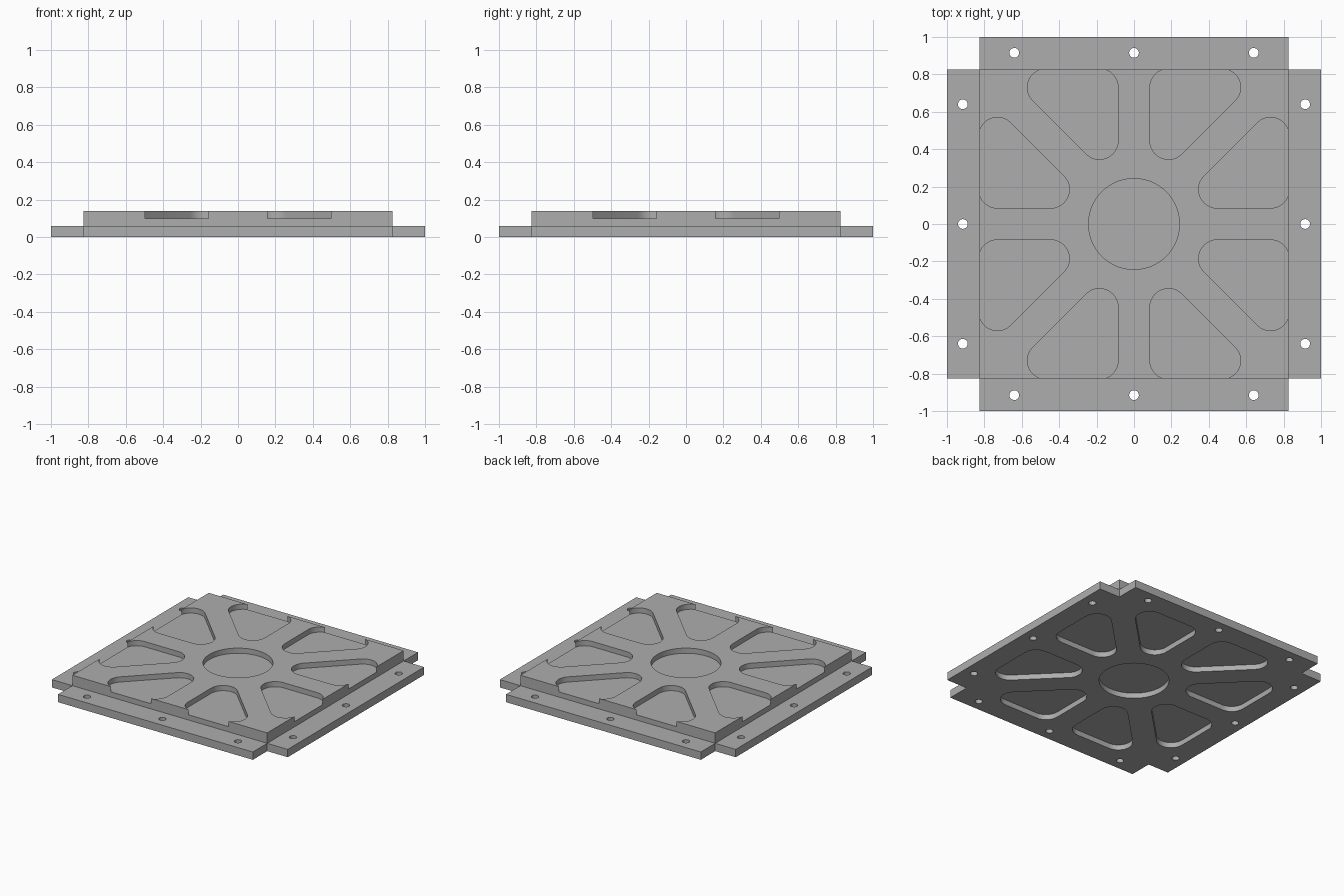
import bpy, bmesh
from math import cos, sin, pi, radians
from mathutils import Vector

OUT, IN = 1.0, 0.826           # flange reach and raised panel half width
BASE_TOP, TOP, DEPTH = 0.06, 0.14, 0.04

cube = bpy.data.objects.get("Cube")
if cube:
    bpy.data.objects.remove(cube)

grey = bpy.data.materials.new("plate grey")
grey.use_nodes = True
colour = (0.42, 0.42, 0.42, 1)
grey.diffuse_color = colour
grey.node_tree.nodes["Principled BSDF"].inputs["Base Color"].default_value = colour


def make_object(name, bm):
    bmesh.ops.recalc_face_normals(bm, faces=bm.faces)
    mesh = bpy.data.meshes.new(name)
    bm.to_mesh(mesh)
    bm.free()
    mesh.materials.append(grey)
    obj = bpy.data.objects.new(name, mesh)
    bpy.context.collection.objects.link(obj)
    return obj


def prism(bm, outline, z0, z1):
    face = bm.faces.new([bm.verts.new((x, y, z0)) for x, y in outline])
    ext = bmesh.ops.extrude_face_region(bm, geom=[face])["geom"]
    bmesh.ops.translate(bm, vec=(0, 0, z1 - z0),
                        verts=[v for v in ext if isinstance(v, bmesh.types.BMVert)])


def arc(cx, cy, r, start, sweep, n):
    return [(cx + r * cos(start + sweep * i / n), cy + r * sin(start + sweep * i / n))
            for i in range(n + 1)]


def circle(cx, cy, r, n):
    return arc(cx, cy, r, 0, 2 * pi, n)[:-1]


# Flanged plate: cross-shaped base with a raised square panel
bm = bmesh.new()
s = [(IN, IN), (IN, OUT), (-IN, OUT), (-IN, IN), (-OUT, IN), (-OUT, -IN),
     (-IN, -IN), (-IN, -OUT), (IN, -OUT), (IN, -IN), (OUT, -IN), (OUT, IN)]
prism(bm, s, 0, BASE_TOP)
top = next(f for f in bm.faces if f.calc_center_median().z > BASE_TOP - 1e-4)
corners = [v for v in top.verts if abs(abs(v.co.x) - abs(v.co.y)) < 1e-4]
for i, v in enumerate(corners):            # split the flanges from the panel
    bmesh.ops.connect_verts(bm, verts=[v, corners[(i + 1) % 4]])
panel = next(f for f in bm.faces if f.calc_center_median().xy.length < 1e-3
             and f.calc_center_median().z > BASE_TOP - 1e-4)
ext = bmesh.ops.extrude_face_region(bm, geom=[panel])["geom"]
bmesh.ops.translate(bm, vec=(0, 0, TOP - BASE_TOP),
                    verts=[v for v in ext if isinstance(v, bmesh.types.BMVert)])
for f in [f for f in bm.faces if f == panel]:
    bm.faces.remove(f)
plate = make_object("flanged_plate", bm)

# Rounded triangular pocket, repeated eight times round the centre
R = 0.1
pocket = (arc(0.185, 0.445, R, pi, radians(135), 12)
          + arc(0.47, 0.73, R, radians(-45), radians(135), 12)
          + arc(0.185, 0.73, R, pi / 2, pi / 2, 10))

# Cutters: pockets and round recess on both faces, bolt holes right through
bm = bmesh.new()
for z0, z1 in ((TOP - DEPTH, TOP + 0.1), (-0.1, DEPTH)):
    prism(bm, circle(0, 0, 0.243, 64), z0, z1)
    for sx in (1, -1):
        for sy in (1, -1):
            prism(bm, [(sx * x, sy * y) for x, y in pocket], z0, z1)
            prism(bm, [(sx * y, sy * x) for x, y in pocket], z0, z1)
for side in (0.915, -0.915):
    for along in (-0.64, 0, 0.64):
        prism(bm, circle(along, side, 0.026, 24), -0.1, 0.3)
        prism(bm, circle(side, along, 0.026, 24), -0.1, 0.3)
cutter = make_object("recess_cutter", bm)
cutter.hide_render = True

mod = plate.modifiers.new("recesses", 'BOOLEAN')
mod.operation, mod.solver, mod.object = 'DIFFERENCE', 'EXACT', cutter
bpy.ops.object.select_all(action='DESELECT')
plate.select_set(True)
bpy.context.view_layer.objects.active = plate
bpy.ops.object.modifier_apply(modifier=mod.name)
bpy.data.objects.remove(cutter)
bpy.ops.object.shade_smooth_by_angle(angle=radians(30))
